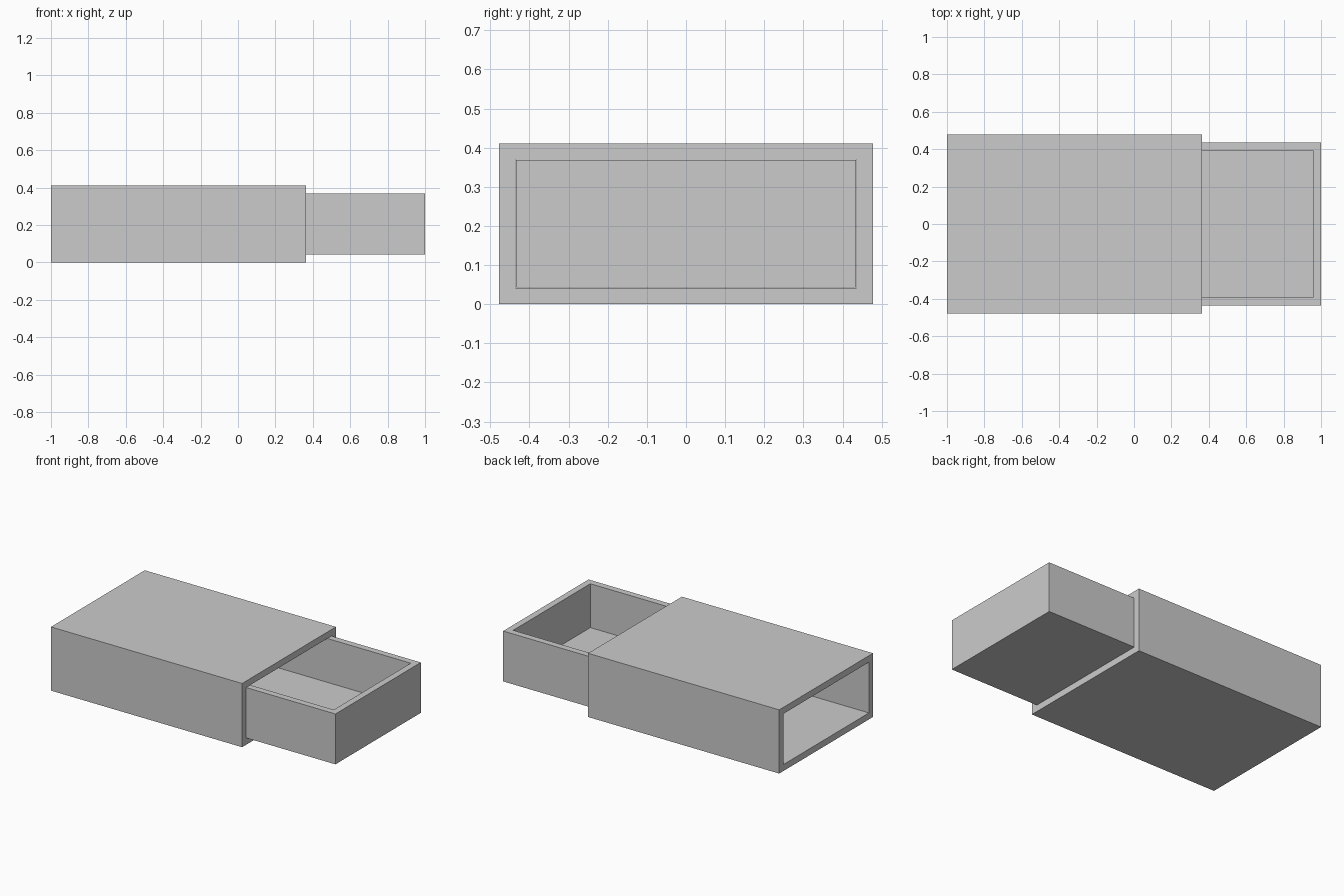
import bpy
import bmesh

if "Cube" in bpy.data.objects:
    bpy.data.objects.remove(bpy.data.objects["Cube"])


def loft_rings(name, rings, closed=False):
    """Join successive four-point rings with quads; cap the ends unless closed."""
    bm = bmesh.new()
    loops = [[bm.verts.new(p) for p in ring] for ring in rings]
    pairs = list(zip(loops, loops[1:]))
    if closed:
        pairs.append((loops[-1], loops[0]))
    else:
        bm.faces.new(loops[0])
        bm.faces.new(loops[-1])
    for a, b in pairs:
        for i in range(4):
            j = (i + 1) % 4
            bm.faces.new((a[i], a[j], b[j], b[i]))
    bmesh.ops.recalc_face_normals(bm, faces=bm.faces)
    mesh = bpy.data.meshes.new(name)
    bm.to_mesh(mesh)
    bm.free()
    obj = bpy.data.objects.new(name, mesh)
    bpy.context.collection.objects.link(obj)
    return obj


def ring_x(x, half_y, z0, z1):
    return [(x, -half_y, z0), (x, half_y, z0), (x, half_y, z1), (x, -half_y, z1)]


def ring_z(z, x0, x1, half_y):
    return [(x0, -half_y, z), (x1, -half_y, z), (x1, half_y, z), (x0, half_y, z)]


LENGTH, HALF_W, HEIGHT, WALL = 1.364, 0.478, 0.411, 0.042
BACK, FRONT = -1.0, -1.0 + LENGTH

# Sleeve: rectangular tube open at both ends
inner_y, inner_z0, inner_z1 = HALF_W - WALL, WALL, HEIGHT - WALL
loft_rings("sleeve", [
    ring_x(BACK, HALF_W, 0, HEIGHT),
    ring_x(FRONT, HALF_W, 0, HEIGHT),
    ring_x(FRONT, inner_y, inner_z0, inner_z1),
    ring_x(BACK, inner_y, inner_z0, inner_z1),
], closed=True)

# Tray: open-topped drawer, as long as the sleeve, slid partly out
gap = 0.001
x0, x1, half_y = 1.0 - LENGTH, 1.0, inner_y - gap
bottom, top = inner_z0 + gap, inner_z1 - gap
loft_rings("tray", [
    ring_z(bottom, x0, x1, half_y),
    ring_z(top, x0, x1, half_y),
    ring_z(top, x0 + WALL, x1 - WALL, half_y - WALL),
    ring_z(bottom + WALL, x0 + WALL, x1 - WALL, half_y - WALL),
])
